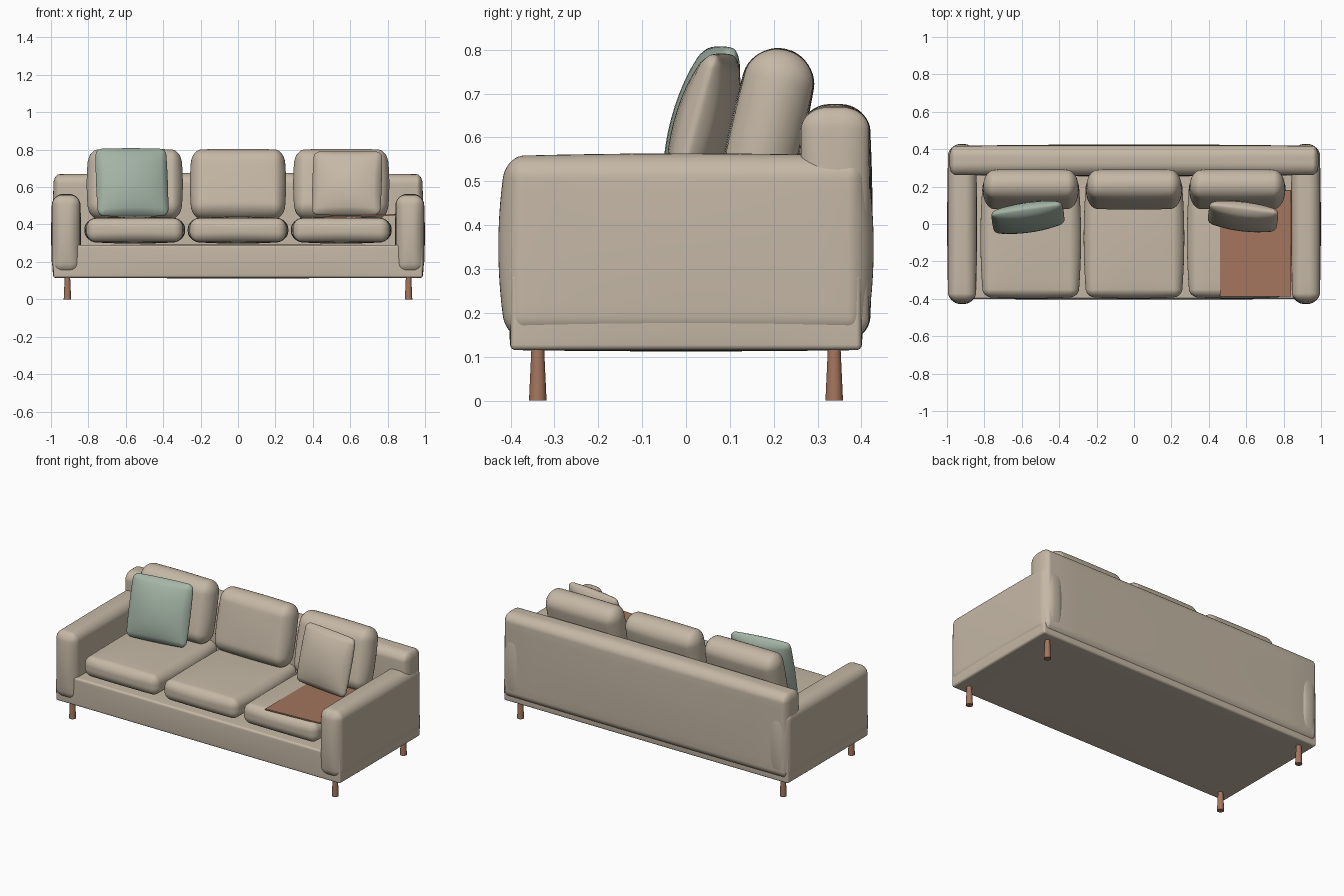
import bpy, bmesh, math
from mathutils import Matrix, Vector, Euler

if "Cube" in bpy.data.objects:
    bpy.data.objects.remove(bpy.data.objects["Cube"])


def material(name, rgb):
    m = bpy.data.materials.new(name)
    m.diffuse_color = (*rgb, 1)
    m.use_nodes = True
    m.node_tree.nodes["Principled BSDF"].inputs["Base Color"].default_value = m.diffuse_color
    return m


BEIGE = material("beige_fabric", (0.56, 0.48, 0.38))
GREEN = material("sage_fabric", (0.37, 0.46, 0.38))
BROWN = material("brown_wood", (0.37, 0.18, 0.11))


def finish(bm, name, mat, loc, rot=(0, 0, 0), angle=40):
    me = bpy.data.meshes.new(name)
    bm.to_mesh(me)
    bm.free()
    me.materials.append(mat)
    ob = bpy.data.objects.new(name, me)
    bpy.context.collection.objects.link(ob)
    ob.location = loc
    ob.rotation_euler = [math.radians(a) for a in rot]
    bpy.ops.object.select_all(action='DESELECT')
    ob.select_set(True)
    bpy.context.view_layer.objects.active = ob
    bpy.ops.object.shade_smooth_by_angle(angle=math.radians(angle))
    return ob


def soft_box(name, size, loc, radius, bulge, mat, rot=(0, 0, 0), power=1.0):
    """Rounded box (radius per axis) whose faces puff out by bulge per axis."""
    bm = bmesh.new()
    bmesh.ops.create_cube(bm, size=2)
    bmesh.ops.subdivide_edges(bm, edges=bm.edges[:], cuts=19, use_grid_fill=True)
    half = [s / 2 for s in size]
    rad = [min(r, h * 0.999) for r, h in zip(radius, half)]
    for v in bm.verts:
        core, off, u = [], [], []
        for i in range(3):
            a, s = abs(v.co[i]), math.copysign(1, v.co[i])
            core.append(s * (half[i] - rad[i]) * min(a / 0.5, 1))
            off.append(s * math.tan(max(a - 0.5, 0) / 0.5 * math.pi / 4))
        off = Vector(off)
        if off.length > 0:
            off.normalize()
        p = [core[i] + off[i] * rad[i] for i in range(3)]
        u = [min(abs(p[i]) / half[i], 1) for i in range(3)]
        for i in range(3):
            j, k = (i + 1) % 3, (i + 2) % 3
            w = ((1 - u[j] ** 2) * (1 - u[k] ** 2)) ** power
            p[i] += bulge[i] * w * p[i] / half[i]
        v.co = p
    return finish(bm, name, mat, loc, rot)


# Base frame and back rest
soft_box("base", (1.975, 0.80, 0.175), (0, 0, 0.2025), (0.012,) * 3, (0.005, 0.004, 0.003), BEIGE)
soft_box("back_rest", (1.97, 0.155, 0.53), (0, 0.34, 0.403), (0.03, 0.06, 0.05), (0.005, 0.008, 0.008), BEIGE)

# Arms
for side, s in (("left", -1), ("right", 1)):
    soft_box(side + "_arm", (0.148, 0.82, 0.415), (s * 0.919, 0, 0.35), (0.055, 0.04, 0.05),
             (0.006, 0.018, 0.006), BEIGE)

# Seat and back cushions
for name, x in (("left", -0.552), ("middle", 0), ("right", 0.552)):
    soft_box(name + "_seat_cushion", (0.51, 0.63, 0.125), (x, -0.075, 0.37), (0.045, 0.04, 0.05),
             (0.014, 0.008, 0.01), BEIGE)
    soft_box(name + "_back_cushion", (0.49, 0.155, 0.375), (x, 0.185, 0.615), (0.05, 0.075, 0.07),
             (0.012, 0.008, 0.004), BEIGE, (-13, 0, 0))

# Loose pillows, thin at the edge and puffed in the middle
soft_box("green_pillow", (0.375, 0.03, 0.365), (-0.567, 0.035, 0.625), (0.03, 0.012, 0.03),
         (0.006, 0.052, 0.006), GREEN, (-15, 0, 8), 0.6)
soft_box("beige_pillow", (0.365, 0.03, 0.345), (0.583, 0.04, 0.62), (0.03, 0.012, 0.03),
         (0.004, 0.052, 0.004), BEIGE, (-15, 0, -7), 0.6)

# Thin throw lying on the right seat
bm = bmesh.new()
bmesh.ops.create_cube(bm, size=1, matrix=Matrix.Diagonal((0.38, 0.57, 0.008, 1)))
finish(bm, "throw_blanket", BROWN, (0.65, -0.102, 0.445), (0, -2, 0), 30)

# Tapered legs
for fy, y in (("front", -0.338), ("back", 0.338)):
    for fx, x in (("left", -0.912), ("right", 0.912)):
        bm = bmesh.new()
        bmesh.ops.create_cone(bm, cap_ends=True, segments=24, radius1=0.02, radius2=0.0145, depth=0.12)
        finish(bm, f"{fy}_{fx}_leg", BROWN, (x, y, 0.06))
